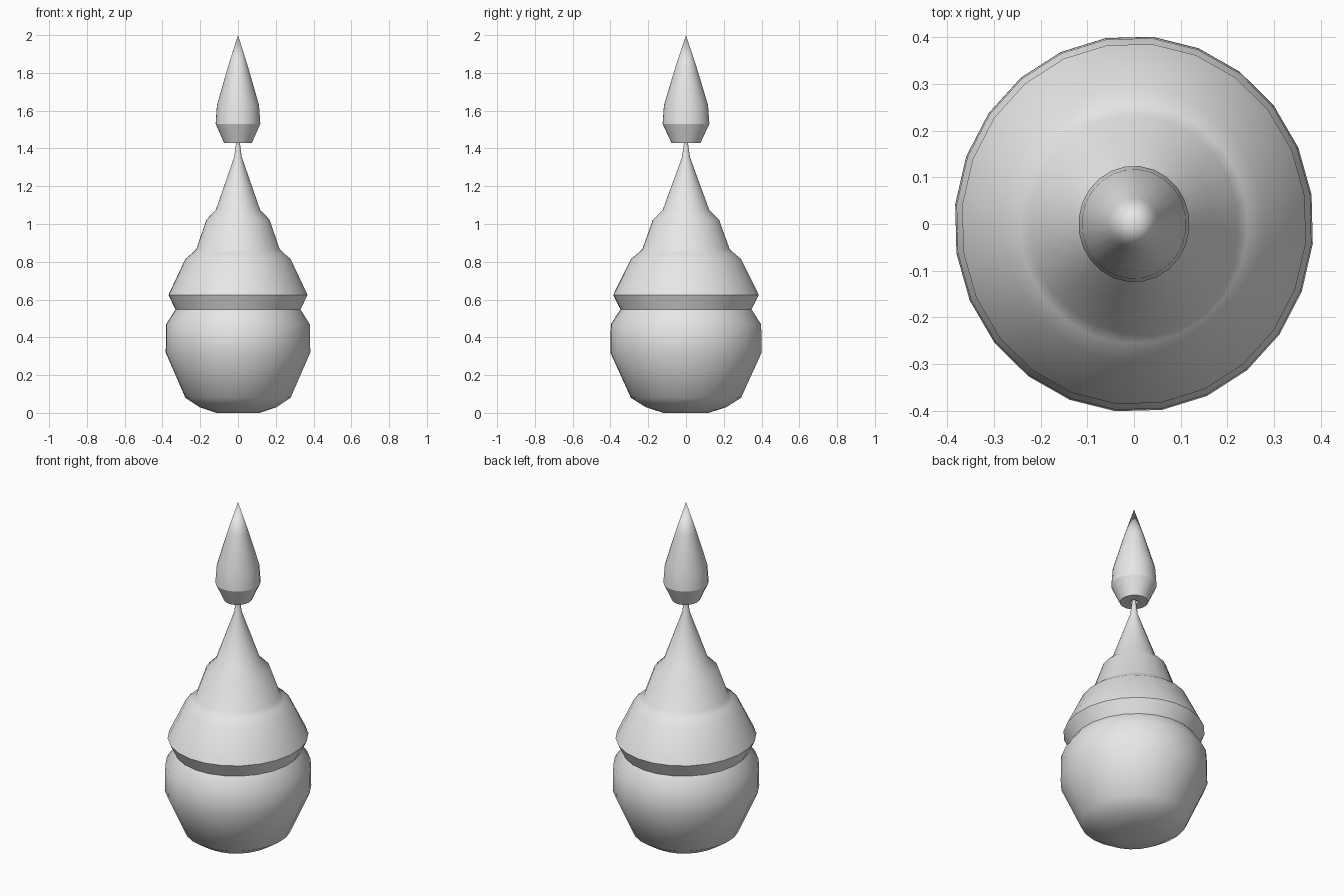
import bpy, bmesh, math

cube = bpy.data.objects.get("Cube")
if cube:
    bpy.data.objects.remove(cube, do_unlink=True)

# Single light grey material
grey = bpy.data.materials.new("light_grey")
grey.use_nodes = True
grey.diffuse_color = (0.8, 0.8, 0.8, 1)
grey.node_tree.nodes["Principled BSDF"].inputs["Base Color"].default_value = (0.8, 0.8, 0.8, 1)

SIDES = 24
TURN = math.radians(9)
DEPTH = 1.047  # the body is slightly deeper than wide


def lathe(name, profile, sharp_angle):
    """Revolve (radius, height) points into a closed solid; radius 0 is a tip."""
    bm = bmesh.new()
    rings = []
    for r, z in profile:
        if r == 0:
            rings.append([bm.verts.new((0, 0, z))] * SIDES)
            continue
        ring = []
        for i in range(SIDES):
            a = TURN + i * math.tau / SIDES
            ring.append(bm.verts.new((r * math.cos(a), r * DEPTH * math.sin(a), z)))
        rings.append(ring)
    for low, high in zip(rings, rings[1:]):
        for i in range(SIDES):
            j = (i + 1) % SIDES
            corners = dict.fromkeys((low[i], low[j], high[j], high[i]))
            bm.faces.new(list(corners))
    for r, ring in ((profile[0][0], rings[0]), (profile[-1][0], rings[-1])):
        if r > 0:
            bm.faces.new(ring)
    bmesh.ops.recalc_face_normals(bm, faces=bm.faces[:])
    mesh = bpy.data.meshes.new(name)
    bm.to_mesh(mesh)
    bm.free()
    mesh.materials.append(grey)
    obj = bpy.data.objects.new(name, mesh)
    bpy.context.collection.objects.link(obj)
    bpy.ops.object.select_all(action='DESELECT')
    obj.select_set(True)
    bpy.context.view_layer.objects.active = obj
    bpy.ops.object.shade_smooth_by_angle(angle=math.radians(sharp_angle))
    return obj


# Round pot, flared rim, stepped dome and thin neck
lathe("body", [
    (0.115, 0.0), (0.205, 0.03), (0.28, 0.08), (0.385, 0.32), (0.382, 0.47),
    (0.333, 0.547), (0.37, 0.625), (0.28, 0.815), (0.245, 0.845), (0.222, 0.867),
    (0.168, 1.023), (0.118, 1.075), (0.02, 1.355), (0.01, 1.43), (0.01, 1.45),
], 40)

# Pointed finial with a small socket around the neck
lathe("finial", [
    (0, 1.45), (0.022, 1.445), (0.022, 1.43), (0.074, 1.43), (0.119, 1.53),
    (0.112, 1.63), (0.054, 1.83), (0, 2.0),
], 26)
